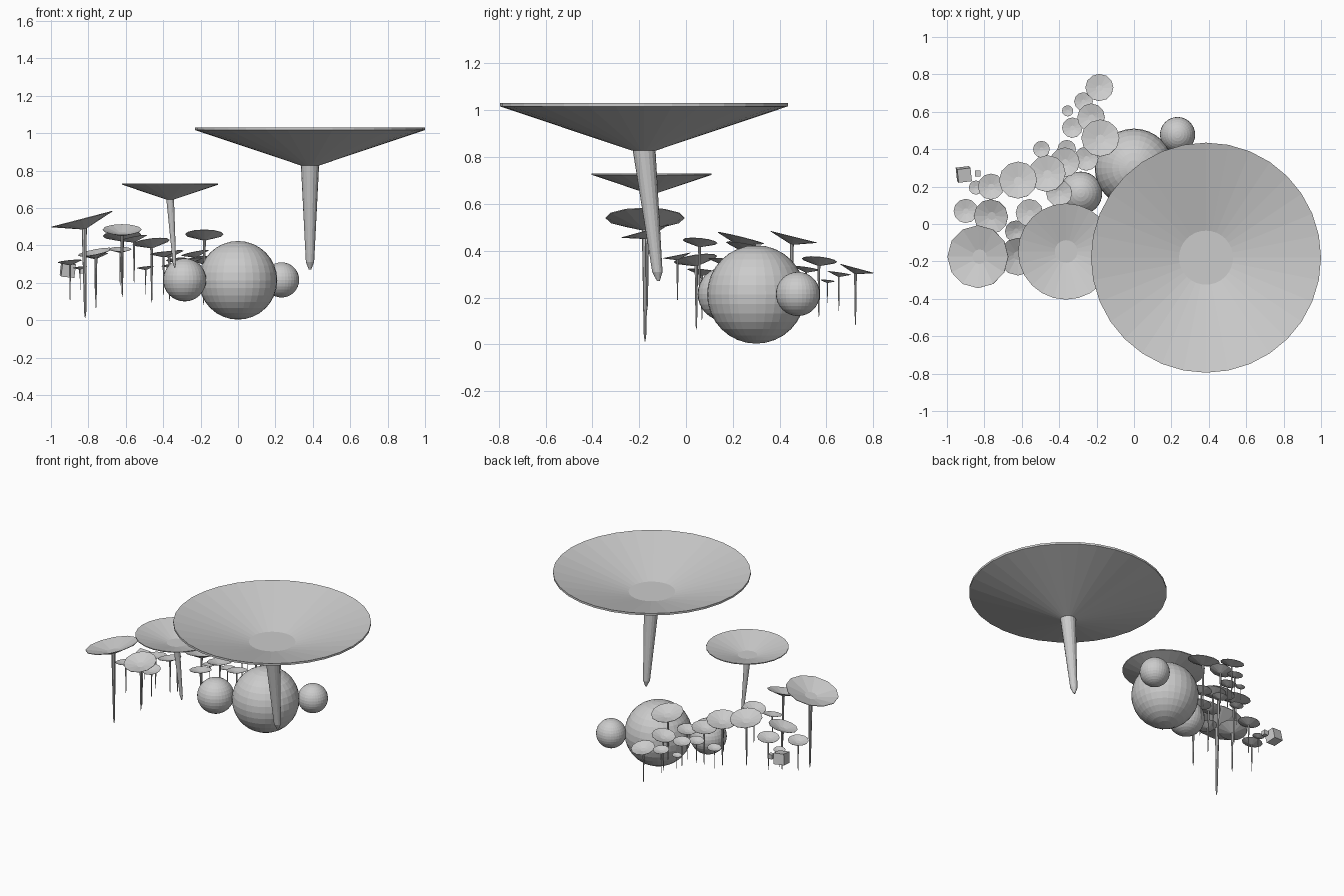
import bpy, bmesh, math
from mathutils import Vector

if "Cube" in bpy.data.objects:
    bpy.data.objects.remove(bpy.data.objects["Cube"])

grey = bpy.data.materials.new("pale grey")
grey.diffuse_color = (0.6, 0.6, 0.6, 1)
grey.use_nodes = True
grey.node_tree.nodes["Principled BSDF"].inputs["Base Color"].default_value = grey.diffuse_color


def finish(bm, name):
    bmesh.ops.recalc_face_normals(bm, faces=bm.faces)
    mesh = bpy.data.meshes.new(name)
    bm.to_mesh(mesh)
    bm.free()
    mesh.materials.append(grey)
    ob = bpy.data.objects.new(name, mesh)
    bpy.context.collection.objects.link(ob)
    return ob


def lathe(name, rings, sides):
    """Rings of (centre x, centre y, z, radius), closed at both ends."""
    bm = bmesh.new()
    loops = []
    for cx, cy, z, r in rings:
        loops.append([bm.verts.new((cx + r * math.cos(2 * math.pi * i / sides),
                                    cy + r * math.sin(2 * math.pi * i / sides), z))
                      for i in range(sides)])
    for a, b in zip(loops, loops[1:]):
        for i in range(sides):
            j = (i + 1) % sides
            bm.faces.new((a[i], a[j], b[j], b[i]))
    bm.faces.new(loops[0])
    bm.faces.new(loops[-1])
    return finish(bm, name)


def mushroom(name, x, y, z, r, bottom, tilt=(-0.12, 0.1), lean=(0, 0), sides=12):
    # Shallow dished cap with a thin rim
    cap = lathe(name + "_cap", [(0, 0, -0.33 * r, 0.08 * r), (0, 0, -0.022 * r, r),
                                (0, 0, 0, r), (0, 0, -0.22 * r, 0.235 * r)], sides)
    n = Vector((tilt[0], tilt[1], 1)).normalized()
    cap.rotation_mode = 'QUATERNION'
    cap.rotation_quaternion = Vector((0, 0, 1)).rotation_difference(n)
    cap.location = (x, y, z)
    # Tapering stem with a pointed foot
    top = Vector((x, y, z)) - n * 0.31 * r
    foot = Vector((top.x + lean[0], top.y + lean[1], bottom))
    w = 0.08 * r
    neck = top.lerp(foot, 0.93)
    lathe(name + "_stem", [(*foot, w * 0.12), (*neck, w * 0.45), (*top, w)],
          max(8, sides // 2))


# Boulders
for name, loc, r in [("large_ball", (0, 0.3, 0.213), 0.21),
                     ("left_ball", (-0.285, 0.165, 0.215), 0.115),
                     ("right_ball", (0.233, 0.478, 0.215), 0.094)]:
    bm = bmesh.new()
    bmesh.ops.create_uvsphere(bm, u_segments=32, v_segments=16, radius=r)
    finish(bm, name).location = loc

# Big mushrooms
mushroom("giant", 0.385, -0.18, 1.03, 0.615, 0.27, (0, 0), (0, 0.062), 32)
mushroom("tall", -0.363, -0.147, 0.73, 0.257, 0.28, (0, 0), (0.025, 0.02), 24)
mushroom("left", -0.835, -0.175, 0.542, 0.168, 0.012, (-0.26, 0), (0.005, 0), 12)

# Small mushrooms: x, y, rim height, radius, tilt
small = [
    (-0.765, 0.04, 0.365, 0.093, (-0.2, -0.15)),
    (-0.90, 0.07, 0.315, 0.065, (-0.1, 0.1)),
    (-0.765, 0.20, 0.35, 0.07, (-0.1, 0.1)),
    (-0.62, 0.235, 0.455, 0.102, (-0.05, 0.25)),
    (-0.465, 0.27, 0.418, 0.10, (-0.12, 0.2)),
    (-0.37, 0.33, 0.362, 0.08, (-0.12, 0.1)),
    (-0.36, 0.40, 0.295, 0.05, (-0.12, 0.1)),
    (-0.495, 0.40, 0.283, 0.045, (-0.1, 0.1)),
    (-0.33, 0.515, 0.325, 0.055, (-0.1, 0.15)),
    (-0.23, 0.57, 0.36, 0.075, (-0.2, 0.1)),
    (-0.27, 0.655, 0.305, 0.05, (-0.05, 0.15)),
    (-0.185, 0.73, 0.325, 0.075, (0, 0.27)),
    (-0.355, 0.605, 0.272, 0.03, (-0.12, 0.1)),
    (-0.18, 0.46, 0.46, 0.102, (0, 0.25)),
    (-0.255, 0.35, 0.325, 0.065, (-0.1, 0.1)),
    (-0.40, 0.165, 0.36, 0.07, (-0.1, 0.1)),
    (-0.56, 0.06, 0.44, 0.074, (-0.2, 0.1)),
    (-0.63, -0.04, 0.38, 0.06, (0, -0.2)),
    (-0.62, -0.175, 0.485, 0.104, (0, -0.28)),
    (-0.845, 0.195, 0.283, 0.038, (-0.1, 0.1)),
]
for i, (x, y, z, r, tilt) in enumerate(small, 1):
    mushroom(f"small_{i}", x, y, z, r, z - 3.25 * r, tilt, sides=12)

# Little blocks beside the mushrooms
for name, loc, size, turn in [("block", (-0.91, 0.265, 0.27), 0.072, 0.12),
                              ("pebble", (-0.835, 0.27, 0.265), 0.03, 0.0)]:
    bm = bmesh.new()
    bmesh.ops.create_cube(bm, size=size)
    ob = finish(bm, name)
    ob.location = loc
    ob.rotation_euler = (0.15 * bool(turn), 0.1 * bool(turn), turn)
